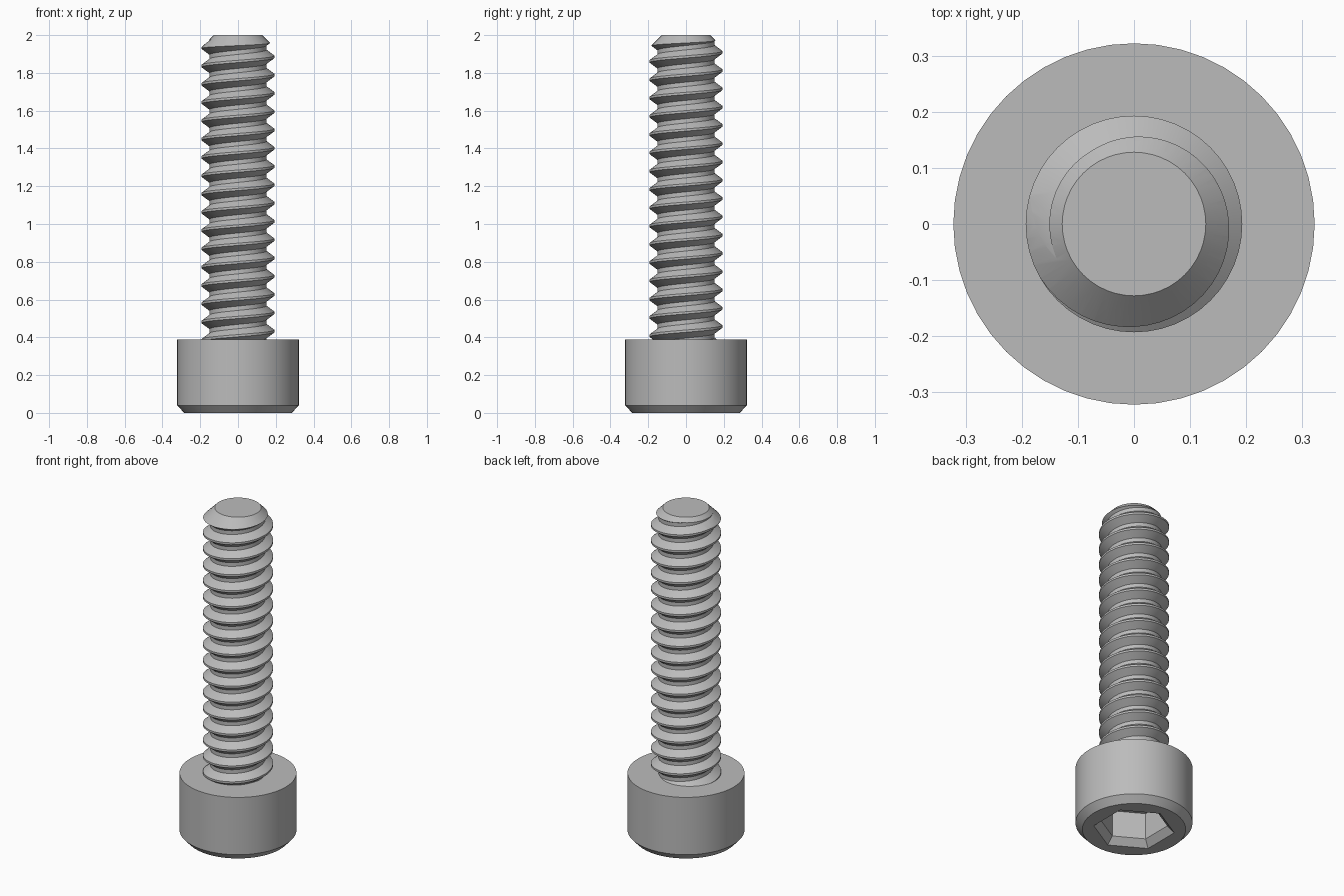
import bpy
import bmesh
from math import cos, sin, pi, radians

SEGS = 48
PITCH = 0.0968
CREST, ROOT = 0.193, 0.151

cube = bpy.data.objects.get("Cube")
if cube:
    bpy.data.objects.remove(cube, do_unlink=True)

steel = bpy.data.materials.new("plain_grey_steel")
steel.use_nodes = True
grey = (0.5, 0.5, 0.5, 1.0)
steel.diffuse_color = grey
steel.node_tree.nodes["Principled BSDF"].inputs["Base Color"].default_value = grey


def finish_mesh(name, bm):
    bmesh.ops.recalc_face_normals(bm, faces=bm.faces[:])
    mesh = bpy.data.meshes.new(name)
    bm.to_mesh(mesh)
    bm.free()
    mesh.materials.append(steel)
    obj = bpy.data.objects.new(name, mesh)
    bpy.context.collection.objects.link(obj)
    return obj


def lathe(name, profile, segs=SEGS, turn=0.0):
    """Closed solid from (radius, z) rings, capped at both ends."""
    bm = bmesh.new()
    rings = []
    for r, z in profile:
        angles = [turn + 2 * pi * i / segs for i in range(segs)]
        rings.append([bm.verts.new((r * cos(a), r * sin(a), z)) for a in angles])
    for low, high in zip(rings, rings[1:]):
        for i in range(segs):
            j = (i + 1) % segs
            bm.faces.new((low[i], low[j], high[j], high[i]))
    bm.faces.new(rings[0][::-1])
    bm.faces.new(rings[-1])
    return finish_mesh(name, bm)


def threaded_rod(name, start_z, turns):
    """Right-handed helical thread as one closed solid."""
    flat, flank = 0.006, 0.031
    profile = [(CREST, -flat), (CREST, flat),
               (ROOT, flat + flank), (ROOT, PITCH - flat - flank)]
    bm = bmesh.new()
    rows = []
    steps = SEGS * turns
    for s in range(steps + 1):
        a = 2 * pi * s / SEGS
        z = start_z + PITCH * s / SEGS
        rows.append([bm.verts.new((r * cos(a), r * sin(a), z + dz)) for r, dz in profile])
    for s in range(steps):
        here, ahead = rows[s], rows[s + 1]
        for j in range(3):
            bm.faces.new((here[j], ahead[j], ahead[j + 1], here[j + 1]))
        if s + 1 + SEGS <= steps:
            bm.faces.new((here[3], ahead[3], rows[s + 1 + SEGS][0], rows[s + SEGS][0]))
    # Close each open end with a fan to the axis
    end_z = start_z + PITCH * turns
    bottom = bm.verts.new((0, 0, start_z))
    top = bm.verts.new((0, 0, end_z + 0.06))
    middle = (start_z + end_z) / 2
    for edge in [e for e in bm.edges if e.is_boundary]:
        a, b = edge.verts
        bm.faces.new((a, b, bottom if a.co.z < middle else top))
    return finish_mesh(name, bm)


def cut(obj, tool, operation):
    mod = obj.modifiers.new("cut", 'BOOLEAN')
    mod.operation = operation
    mod.solver = 'EXACT'
    mod.object = tool
    bpy.context.view_layer.objects.active = obj
    bpy.ops.object.modifier_apply(modifier=mod.name)
    bpy.data.objects.remove(tool, do_unlink=True)


def smooth(obj):
    bpy.ops.object.select_all(action='DESELECT')
    obj.select_set(True)
    bpy.context.view_layer.objects.active = obj
    bpy.ops.object.shade_smooth_by_angle(angle=radians(25))


# Cylindrical head with a chamfered lower rim and a hexagonal socket
head = lathe("socket_head", [(0.285, 0), (0.322, 0.04), (0.322, 0.388)])
socket = lathe("socket_cutter", [(0.264, -0.04), (0.186, 0.04), (0.186, 0.2)],
               segs=6, turn=radians(30))
cut(head, socket, 'DIFFERENCE')
smooth(head)

# Threaded shank, trimmed to a chamfered tip
shank = threaded_rod("threaded_shank", 1.885 - 17 * PITCH, 20)
envelope = lathe("tip_cutter", [(0.25, 0.38), (0.25, 1.878), (0.128, 2.0)])
cut(shank, envelope, 'INTERSECT')
smooth(shank)
